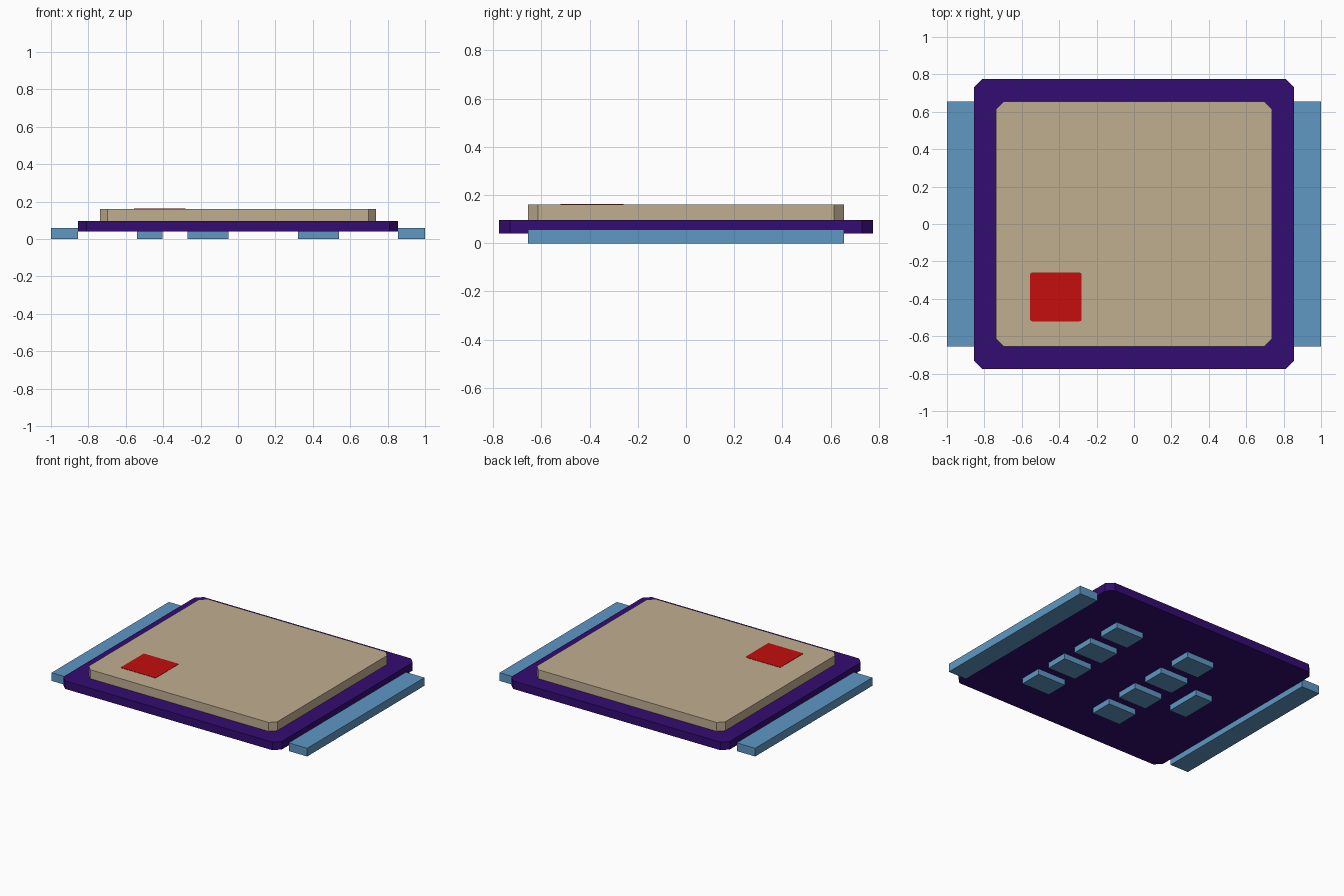
import bpy
import bmesh

if "Cube" in bpy.data.objects:
    bpy.data.objects.remove(bpy.data.objects["Cube"], do_unlink=True)


def material(name, r, g, b):
    mat = bpy.data.materials.new(name)
    mat.use_nodes = True
    mat.diffuse_color = (r, g, b, 1)
    mat.node_tree.nodes["Principled BSDF"].inputs["Base Color"].default_value = (r, g, b, 1)
    return mat


def plate(name, mat, center, size, z_low, z_high, cut=0, segments=1):
    """Flat block with optionally chamfered or rounded vertical corners."""
    bm = bmesh.new()
    bmesh.ops.create_cube(bm, size=1)
    for v in bm.verts:
        v.co.x = v.co.x * size[0]
        v.co.y = v.co.y * size[1]
        v.co.z = z_high if v.co.z > 0 else z_low
    if cut:
        upright = [e for e in bm.edges
                   if abs(e.verts[0].co.z - e.verts[1].co.z) > (z_high - z_low) / 2]
        bmesh.ops.bevel(bm, geom=upright, offset=cut, offset_type='OFFSET' if segments > 1 else 'WIDTH',
                        segments=segments, profile=0.5, affect='EDGES')
    mesh = bpy.data.meshes.new(name)
    bm.to_mesh(mesh)
    bm.free()
    mesh.materials.append(mat)
    obj = bpy.data.objects.new(name, mesh)
    obj.location = (center[0], center[1], 0)
    bpy.context.collection.objects.link(obj)
    return obj


purple = material("deep purple", 0.034, 0.0037, 0.165)
tan = material("tan", 0.53, 0.42, 0.28)
blue = material("steel blue", 0.112, 0.314, 0.55)
red = material("red", 0.555, 0.004, 0.0044)

# Board, raised cover and coloured marker
plate("base_board", purple, (0, 0), (1.71, 1.55), 0.04, 0.097, cut=0.062)
plate("cover_slab", tan, (0, 0), (1.475, 1.31), 0.097, 0.16, cut=0.058)
plate("marker_patch", red, (-0.418, -0.39), (0.275, 0.26), 0.158, 0.162, cut=0.01, segments=3)

# Side rails
for side, label in ((1, "left"), (-1, "right")):
    plate(label + "_rail", blue, (side * 0.928, 0), (0.144, 1.31), 0, 0.058)

# Two rows of underside pads plus one turned pad
for x, row in ((0.43, "left"), (-0.16, "middle")):
    for i in range(4):
        plate(f"{row}_pad_{i + 1}", blue, (x, 0.392 - 0.26 * i), (0.22, 0.16), 0, 0.045)
plate("single_pad", blue, (-0.472, 0.005), (0.135, 0.26), 0, 0.045)
